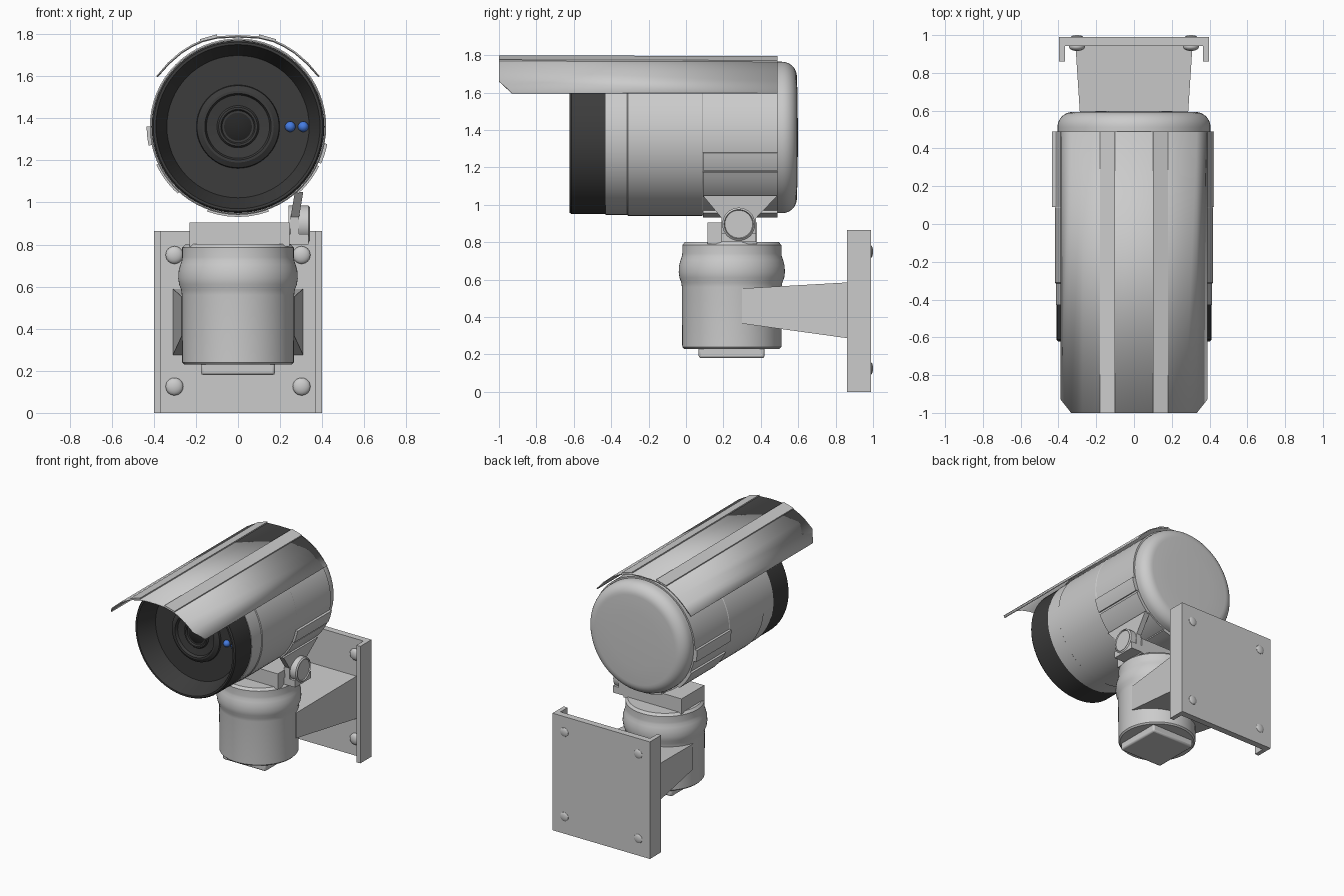
import bpy, bmesh, math
from mathutils import Vector

if "Cube" in bpy.data.objects:
    bpy.data.objects.remove(bpy.data.objects["Cube"])

CZ = 1.36  # height of the camera barrel axis


def material(name, rgb):
    m = bpy.data.materials.new(name)
    m.diffuse_color = (*rgb, 1)
    m.use_nodes = True
    m.node_tree.nodes["Principled BSDF"].inputs["Base Color"].default_value = m.diffuse_color
    return m


DARK = material("dark_plastic", (0.045, 0.045, 0.045))
BLACK = material("lens_black", (0.02, 0.02, 0.02))
BLUE = material("blue_light", (0.06, 0.2, 0.75))
STEEL = material("bright_steel", (0.75, 0.75, 0.75))


def finish(bm, name, mat=None, angle=30):
    bmesh.ops.remove_doubles(bm, verts=bm.verts, dist=1e-5)
    bmesh.ops.recalc_face_normals(bm, faces=bm.faces)
    me = bpy.data.meshes.new(name)
    bm.to_mesh(me)
    bm.free()
    ob = bpy.data.objects.new(name, me)
    bpy.context.collection.objects.link(ob)
    if mat:
        me.materials.append(mat)
    bpy.ops.object.select_all(action='DESELECT')
    ob.select_set(True)
    bpy.context.view_layer.objects.active = ob
    bpy.ops.object.shade_smooth_by_angle(angle=math.radians(angle))
    return ob


def lathe(name, profile, origin, axis, mat=None, steps=64):
    """Spin (radius, height) points around an axis; heights are measured from origin."""
    bm = bmesh.new()
    a, o = Vector(axis), Vector(origin)
    side = Vector((0, 0, 1)) if abs(a.z) < 0.5 else Vector((1, 0, 0))
    vs = [bm.verts.new(o + a * h + side * r) for r, h in profile]
    es = [bm.edges.new(p) for p in zip(vs, vs[1:])]
    bmesh.ops.spin(bm, geom=vs + es, cent=o, axis=a, angle=math.tau, steps=steps)
    return finish(bm, name, mat)


def loft(name, ring_a, ring_b, mat=None):
    """Closed solid between two matching rings of points."""
    bm = bmesh.new()
    a = [bm.verts.new(p) for p in ring_a]
    b = [bm.verts.new(p) for p in ring_b]
    n = len(a)
    for i in range(n):
        j = (i + 1) % n
        bm.faces.new((a[i], a[j], b[j], b[i]))
    bm.faces.new(a)
    bm.faces.new(b)
    return finish(bm, name, mat)


def box(name, x0, x1, y0, y1, z0, z1):
    ring = [(x0, y0), (x1, y0), (x1, y1), (x0, y1)]
    return loft(name, [(x, y, z0) for x, y in ring], [(x, y, z1) for x, y in ring])


def bevel(ob, width, segments=2):
    m = ob.modifiers.new("bevel", 'BEVEL')
    m.width, m.segments = width, segments


def arc_panel(name, deg0, deg1, r, y0, y1):
    """Raised curved plate lying on the barrel."""
    angs = [math.radians(deg0 + (deg1 - deg0) * i / 6) for i in range(7)]
    pts = [(r * math.cos(t), CZ + r * math.sin(t)) for t in angs]
    pts += [(0.4 * math.cos(t), CZ + 0.4 * math.sin(t)) for t in reversed(angs)]
    loft(name, [(x, y0, z) for x, z in pts], [(x, y1, z) for x, z in pts])


Y = (0, 1, 0)
axis0 = (0, 0, CZ)

# Barrel with shallow steps
lathe("barrel", [(0, -0.42), (0.414, -0.43), (0.414, -0.315), (0.419, -0.31),
                 (0.419, 0.085), (0.416, 0.09), (0.416, 0.49), (0, 0.49)], axis0, Y)

# Rounded rear cap
cap = [(0, 0.48), (0.405, 0.48)]
cap += [(0.325 + 0.08 * math.cos(t), 0.513 + 0.08 * math.sin(t))
        for t in [math.pi / 2 * i / 8 for i in range(9)]]
lathe("rear_cap", cap + [(0.2, 0.597), (0, 0.598)], axis0, Y)

# Dark front hood with a recessed face
lathe("front_hood", [(0, -0.425), (0.41, -0.425), (0.41, -0.612), (0.402, -0.622),
                     (0.39, -0.622), (0.345, -0.50), (0.338, -0.48), (0, -0.48)], axis0, Y, DARK)

# Lens rings and glass
lathe("lens_housing", [(0, -0.47), (0.2, -0.47), (0.195, -0.495), (0.17, -0.51), (0.158, -0.51),
                       (0.15, -0.49), (0.1, -0.484), (0.092, -0.495), (0.082, -0.495),
                       (0.076, -0.484), (0, -0.484)], axis0, Y, DARK)
lathe("lens_glass", [(0, -0.48), (0.074, -0.48), (0.05, -0.492), (0, -0.497)], axis0, Y, BLACK)

# Blue indicator lights
for i, x in enumerate((0.248, 0.31)):
    dome = [(0.025 * math.sin(t), -0.025 * math.cos(t)) for t in [math.pi * k / 10 for k in range(11)]]
    lathe(f"indicator_light_{i + 1}", dome, (x, -0.485, CZ), Y, BLUE, 20)

# Raised plates around the barrel
for name, a0, a1, r in (("right_upper_plate", -24, -11, 0.432), ("right_lower_plate", -48, -26, 0.428),
                        ("left_upper_plate", 180, 192, 0.434), ("left_lower_plate", 205, 228, 0.428),
                        ("bottom_plate", 250, 290, 0.429)):
    arc_panel(name, a0, a1, r, 0.09, 0.49)

# Sun visor: rails run front to back, front corners are clipped
half = [(0, 1.787), (0.10, 1.782), (0.17, 1.765), (0.22, 1.741), (0.27, 1.71),
        (0.33, 1.658), (0.385, 1.597)]
section = [(-x, z) for x, z in reversed(half[1:])] + half
bm = bmesh.new()
rails = []
for x, z in section:
    front = -0.93 if abs(x) > 0.35 else -1.0
    rails.append([bm.verts.new((x, y, z + (0.004 if y < 0 and z > 1.6 else 0))) for y in (front, 0.49)])
for p, q in zip(rails, rails[1:]):
    bm.faces.new((p[0], q[0], q[1], p[1]))
visor = finish(bm, "sun_visor", angle=40)
sol = visor.modifiers.new("thickness", 'SOLIDIFY')
sol.thickness, sol.offset = 0.008, 0

# Raised ribs along the visor
for s, name in ((1, "right"), (-1, "left")):
    rib = [(0.10, 1.782), (0.10, 1.795), (0.18, 1.772), (0.18, 1.76)]
    loft(f"visor_rib_{name}", [(s * x, -1.0, z + 0.004) for x, z in rib],
         [(s * x, 0.49, z) for x, z in rib])

# Side bracket and pivot knob
outline = [(0.09, 1.05), (0.49, 1.05), (0.375, 0.93), (0.375, 0.84), (0.19, 0.84), (0.19, 0.93)]
loft("pivot_bracket", [(0.25 + max(0, z - 1.0) * 0.4, y, z) for y, z in outline],
     [(0.29 + max(0, z - 1.0) * 0.4, y, z) for y, z in outline])
lathe("pivot_knob", [(0, 0.24), (0.088, 0.24), (0.088, 0.335), (0.078, 0.343), (0.074, 0.335), (0, 0.335)],
      (0, 0.282, 0.897), (1, 0, 0), None, 32)
box("pivot_foot", 0.23, 0.335, 0.19, 0.375, 0.8, 0.85)
box("swivel_block", -0.23, 0.245, 0.115, 0.38, 0.79, 0.905)

# Swivel post with a rounded collar
lathe("swivel_post", [(0, 0.23), (0.255, 0.23), (0.265, 0.24), (0.267, 0.56), (0.27, 0.585), (0.28, 0.61),
                      (0.284, 0.64), (0.282, 0.675), (0.274, 0.705), (0.267, 0.725), (0.265, 0.74),
                      (0.265, 0.785), (0.25, 0.802), (0, 0.802)], (0, 0.245, 0), (0, 0, 1))
plug = box("bottom_plug", -0.176, 0.176, 0.068, 0.42, 0.18, 0.25)
bevel(plug, 0.012)

# Tapered wall arm
loft("wall_arm", [(-0.268, 0.3, 0.365), (0.268, 0.3, 0.365), (0.268, 0.3, 0.553), (-0.268, 0.3, 0.553)],
     [(-0.31, 0.95, 0.275), (0.31, 0.95, 0.275), (0.31, 0.95, 0.59), (-0.31, 0.95, 0.59)])

# Wall plate: channel section with folded side flanges
channel = [(-0.398, 0.86), (-0.366, 0.86), (-0.366, 0.942), (0.366, 0.942), (0.366, 0.86),
           (0.398, 0.86), (0.398, 0.99), (-0.398, 0.99)]
loft("wall_plate", [(x, y, 0) for x, y in channel], [(x, y, 0.865) for x, y in channel])

# Domed screws
for x in (-0.302, 0.302):
    for z in (0.125, 0.75):
        head = [(0.042 * math.sin(t), -0.022 * math.cos(t)) for t in [math.pi / 2 * k / 6 for k in range(7)]]
        tip = [(0.034 * math.cos(t), 0.05 + 0.012 * math.sin(t)) for t in [math.pi / 2 * k / 5 for k in range(6)]]
        lathe("plate_screw", head + tip, (x, 0.938, z), Y, STEEL, 24)
